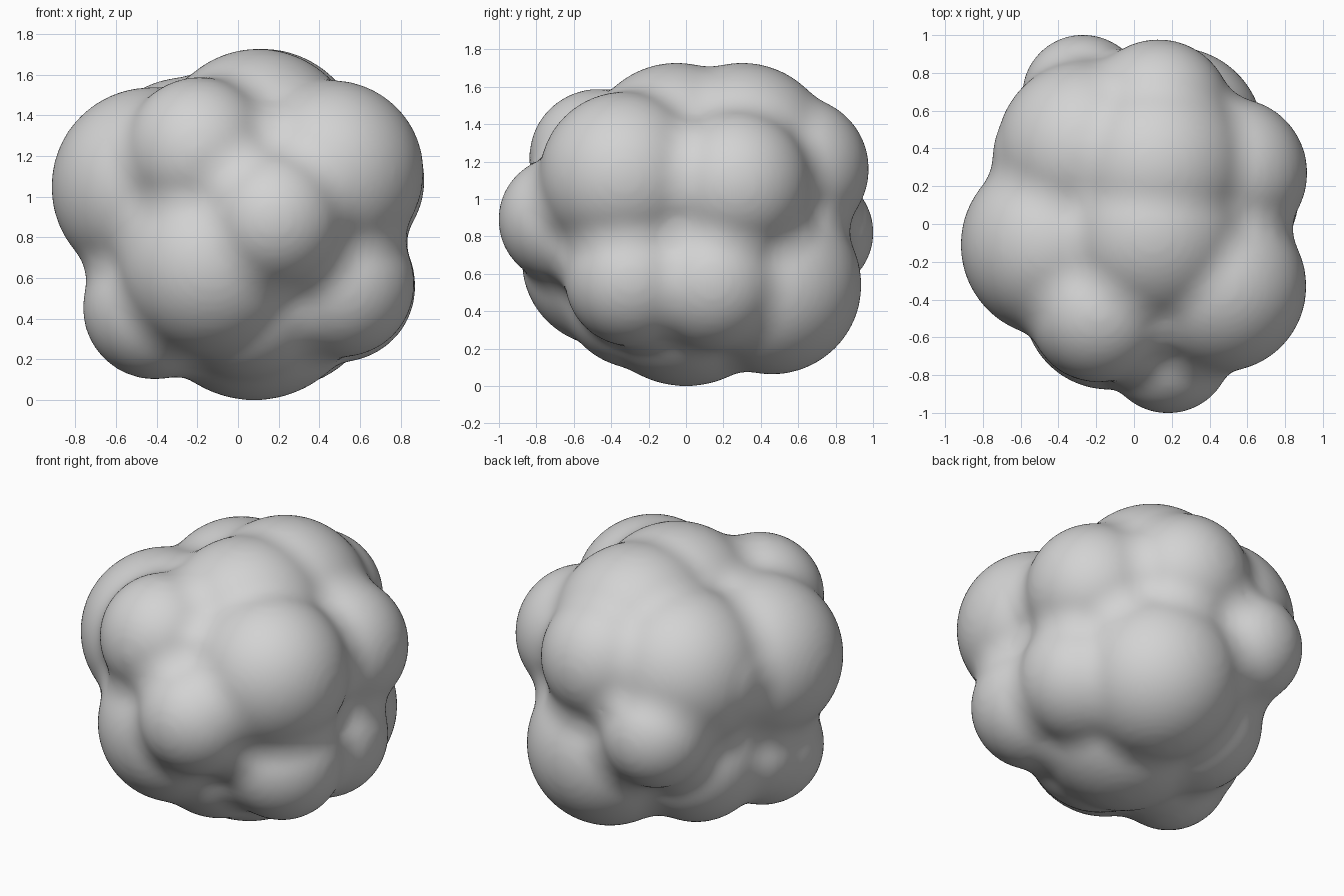
import bpy
import bmesh
from mathutils import Matrix

cube = bpy.data.objects.get("Cube")
if cube:
    bpy.data.objects.remove(cube, do_unlink=True)

WEB = 0.16      # radius of the webbing that fills the creases between lobes

# Lobes of the clump: centre x, y, z and radius
LOBES = [
    (0.03, 0.0, 0.83, 0.67),      # core
    (0.08, 0.0, 0.55, 0.553),     # underside
    (-0.24, 0.24, 0.51, 0.40),    # underside back right
    (0.05, -0.25, 0.52, 0.43),    # underside front
    (0.10, -0.05, 1.23, 0.50),    # crown front
    (0.12, 0.30, 1.23, 0.50),     # crown back
    (0.13, 0.59, 1.16, 0.39),     # upper back
    (-0.25, 0.39, 1.11, 0.48),    # upper back right
    (-0.41, 0.36, 1.10, 0.34),    # side back right
    (-0.27, 0.68, 0.82, 0.325),   # small back knob
    (-0.43, -0.11, 1.05, 0.49),   # big right lobe
    (-0.19, -0.47, 1.22, 0.37),   # upper front
    (-0.13, -0.42, 0.67, 0.46),   # lower front
    (0.18, -0.665, 0.89, 0.34),   # front knob
    (0.46, -0.33, 1.12, 0.455),   # upper left front
    (0.52, 0.27, 1.08, 0.40),     # upper left back
    (0.51, -0.29, 0.57, 0.36),    # lower left front
    (0.50, 0.14, 0.56, 0.375),    # lower left back
    (0.21, 0.46, 0.54, 0.48),     # lower back
    (-0.41, -0.18, 0.455, 0.355), # lower right front
    (-0.42, -0.03, 0.50, 0.32),   # lower right side
]

# Swollen lobes, later shrunk back so that only the creases stay filled
bm = bmesh.new()
for x, y, z, r in LOBES:
    bmesh.ops.create_icosphere(bm, subdivisions=4, radius=r + WEB,
                               matrix=Matrix.Translation((x, y, z)))
mesh = bpy.data.meshes.new("lumpy_clump")
bm.to_mesh(mesh)
bm.free()
clump = bpy.data.objects.new("lumpy_clump", mesh)
bpy.context.collection.objects.link(clump)


def fuse(voxel, smoothing):
    """Join everything into one skin and soften it."""
    remesh = clump.modifiers.new("fuse", "REMESH")
    remesh.mode = "VOXEL"
    remesh.voxel_size = voxel
    soften = clump.modifiers.new("soften", "SMOOTH")
    soften.factor = 0.5
    soften.iterations = smoothing


fuse(0.02, 4)
shrink = clump.modifiers.new("shrink", "DISPLACE")
shrink.mid_level = 0.0
shrink.strength = -WEB
fuse(0.022, 12)

bpy.ops.object.select_all(action="DESELECT")
clump.select_set(True)
bpy.context.view_layer.objects.active = clump
bpy.ops.object.convert(target="MESH")

# Plain grey skin
grey = bpy.data.materials.new("light_grey")
grey.use_nodes = True
colour = (0.65, 0.65, 0.65, 1.0)
grey.diffuse_color = colour
grey.node_tree.nodes["Principled BSDF"].inputs["Base Color"].default_value = colour
clump.data.materials.append(grey)
bpy.ops.object.shade_smooth()
